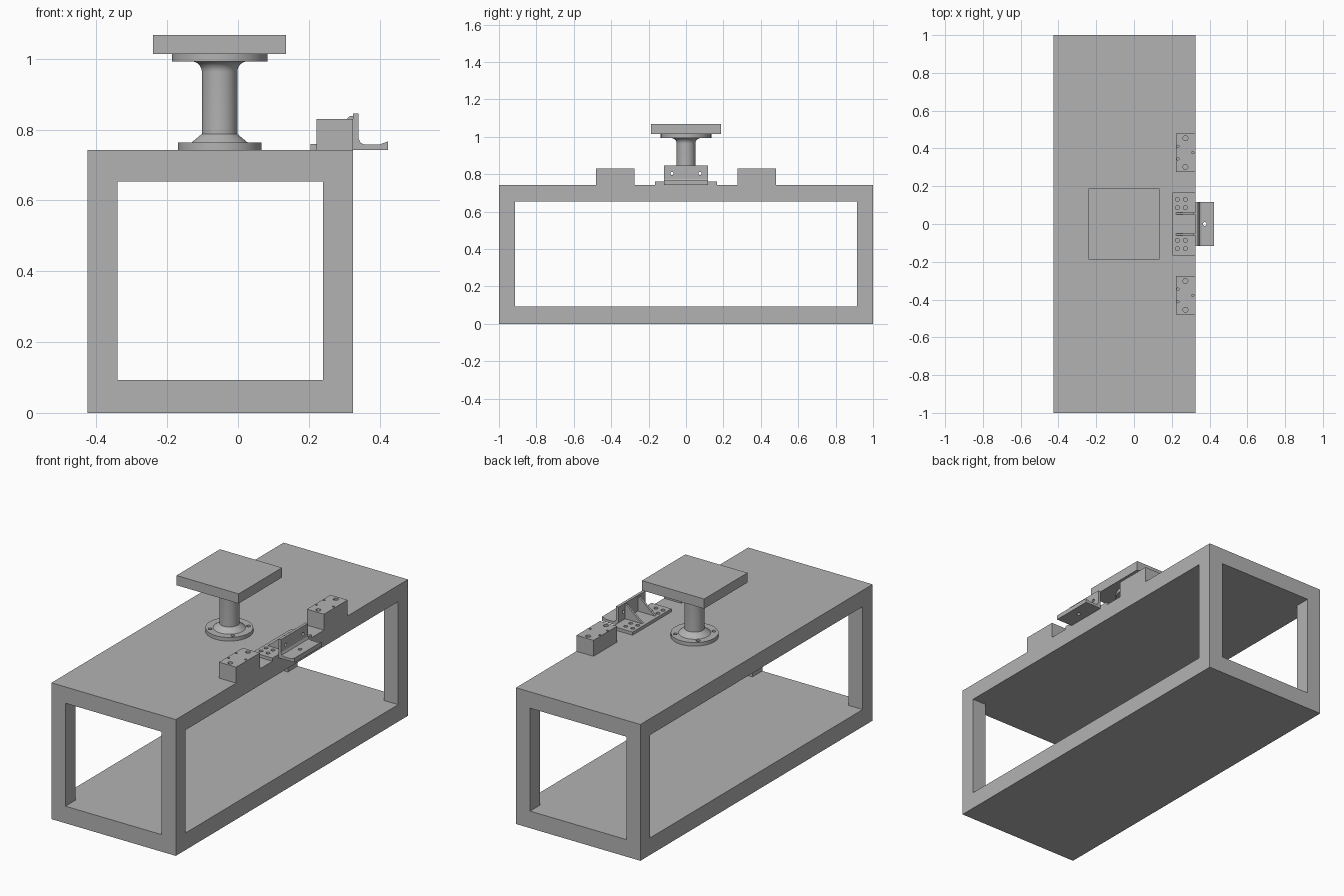
import bpy, bmesh, math
from mathutils import Matrix, Vector

if "Cube" in bpy.data.objects:
    bpy.data.objects.remove(bpy.data.objects["Cube"])

grey = bpy.data.materials.new("plain grey")
grey.use_nodes = True
grey.diffuse_color = (0.45, 0.45, 0.45, 1)
grey.node_tree.nodes["Principled BSDF"].inputs["Base Color"].default_value = (0.45, 0.45, 0.45, 1)


def finish(name, bm):
    bmesh.ops.recalc_face_normals(bm, faces=bm.faces)
    mesh = bpy.data.meshes.new(name)
    bm.to_mesh(mesh)
    bm.free()
    mesh.materials.append(grey)
    obj = bpy.data.objects.new(name, mesh)
    bpy.context.collection.objects.link(obj)
    return obj


def add_box(bm, x, y, z):
    size = Vector((x[1] - x[0], y[1] - y[0], z[1] - z[0]))
    centre = Vector((sum(x) / 2, sum(y) / 2, sum(z) / 2))
    bmesh.ops.create_cube(bm, size=1, matrix=Matrix.Translation(centre) @ Matrix.Diagonal(size).to_4x4())


def box(name, x, y, z):
    bm = bmesh.new()
    add_box(bm, x, y, z)
    return finish(name, bm)


def extrude_profile(name, points, y):
    """Extrude an x-z outline between two y values."""
    bm = bmesh.new()
    face = bm.faces.new([bm.verts.new((px, y[0], pz)) for px, pz in points])
    new = bmesh.ops.extrude_face_region(bm, geom=[face])["geom"]
    bmesh.ops.translate(bm, vec=(0, y[1] - y[0], 0), verts=[g for g in new if isinstance(g, bmesh.types.BMVert)])
    return finish(name, bm)


def lathe(name, centre_x, profile, segments=64):
    """Spin a radius-height profile about a vertical axis."""
    bm = bmesh.new()
    verts = [bm.verts.new((centre_x + r, 0, z)) for r, z in profile]
    edges = [bm.edges.new(pair) for pair in zip(verts, verts[1:])]
    bmesh.ops.spin(bm, geom=verts + edges, cent=(centre_x, 0, 0), axis=(0, 0, 1),
                   angle=2 * math.pi, steps=segments)
    bmesh.ops.remove_doubles(bm, verts=bm.verts, dist=0.0001)
    return finish(name, bm)


def cut(obj, bm):
    """Subtract a cutter mesh and discard it."""
    cutter = finish("cutter", bm)
    cutter.hide_render = True
    mod = obj.modifiers.new("cut", "BOOLEAN")
    mod.operation, mod.solver, mod.object = "DIFFERENCE", "EXACT", cutter
    bpy.context.view_layer.objects.active = obj
    bpy.ops.object.modifier_apply(modifier=mod.name)
    bpy.data.objects.remove(cutter)


def drill(obj, holes, depth, axis="Z"):
    """Cut round holes given as (centre, radius)."""
    bm = bmesh.new()
    turn = Matrix.Rotation(math.pi / 2, 4, "Y") if axis == "X" else Matrix()
    for centre, r in holes:
        bmesh.ops.create_cone(bm, cap_ends=True, segments=20, radius1=r, radius2=r, depth=depth,
                              matrix=Matrix.Translation(centre) @ turn)
    cut(obj, bm)


def smooth(obj):
    bpy.ops.object.select_all(action="DESELECT")
    obj.select_set(True)
    bpy.context.view_layer.objects.active = obj
    bpy.ops.object.shade_smooth_by_angle(angle=math.radians(25))


TOP = 0.743

# Open table frame: solid top and bottom slabs joined by corner posts
frame = box("table_frame", (-0.425, 0.325), (-1, 1), (0, TOP))
for x, y in (((-0.34, 0.24), (-2, 2)), ((-1, 1), (-0.915, 0.915))):
    window = bmesh.new()
    add_box(window, x, y, (0.093, 0.654))
    cut(frame, window)

# Flanged pedestal with a flared neck
AXIS = -0.052
fillet = [(0.08 - 0.03 * math.cos(a), 0.963 + 0.03 * math.sin(a))
          for a in (math.pi / 2 * i / 8 for i in range(9))]
pedestal = lathe("pedestal", AXIS, [(0, TOP), (0.118, TOP), (0.118, 0.763), (0.08, 0.763), (0.05, 0.788)]
                 + fillet + [(0.135, 0.993), (0.135, 1.014), (0, 1.014)])
drill(pedestal, [((AXIS + sx * 0.068, sy * 0.068, 0.763), 0.01) for sx in (-1, 1) for sy in (-1, 1)], 0.03)
smooth(pedestal)

# Square platform on the pedestal
box("platform", (-0.24, 0.135), (-0.187, 0.187), (1.014, 1.067))

# Two drilled support blocks along the edge
for side, label in ((-1, "front"), (1, "back")):
    mid = side * 0.378
    block = box(label + "_block", (0.222, 0.325), (mid - 0.102, mid + 0.102), (TOP, 0.83))
    holes = [((0.272, mid + s * 0.076, 0.83), 0.013) for s in (-1, 1)]
    holes += [((0.232, mid + s * 0.033, 0.83), 0.006) for s in (-1, 1)]
    holes.append(((0.312, mid, 0.83), 0.006))
    drill(block, holes, 0.06)

# Bracket foot bolted to the table top
foot = box("bracket_foot", (0.205, 0.325), (-0.167, 0.167), (TOP, 0.76))
drill(foot, [((x, s * y, 0.755), 0.011) for x in (0.23, 0.272) for y in (0.087, 0.13) for s in (-1, 1)], 0.05)

# Upright plate with an outward shelf and raised lip
shelf = extrude_profile("bracket_shelf", [
    (0.325, TOP), (0.424, TOP), (0.424, 0.767), (0.4, 0.758), (0.357, 0.758), (0.346, 0.763),
    (0.34, 0.775), (0.34, 0.845), (0.325, 0.845)], (-0.117, 0.117))
drill(shelf, [((0.333, s * 0.075, 0.803), 0.009) for s in (-1, 1)], 0.06, "X")
drill(shelf, [((0.375, 0, 0.75), 0.01)], 0.06)

# Triangular ribs bracing the upright
for side, label in ((-1, "front"), (1, "back")):
    y = sorted((side * 0.049, side * 0.061))
    extrude_profile(label + "_rib", [(0.222, 0.76), (0.325, 0.76), (0.325, 0.838), (0.316, 0.838)], y)
